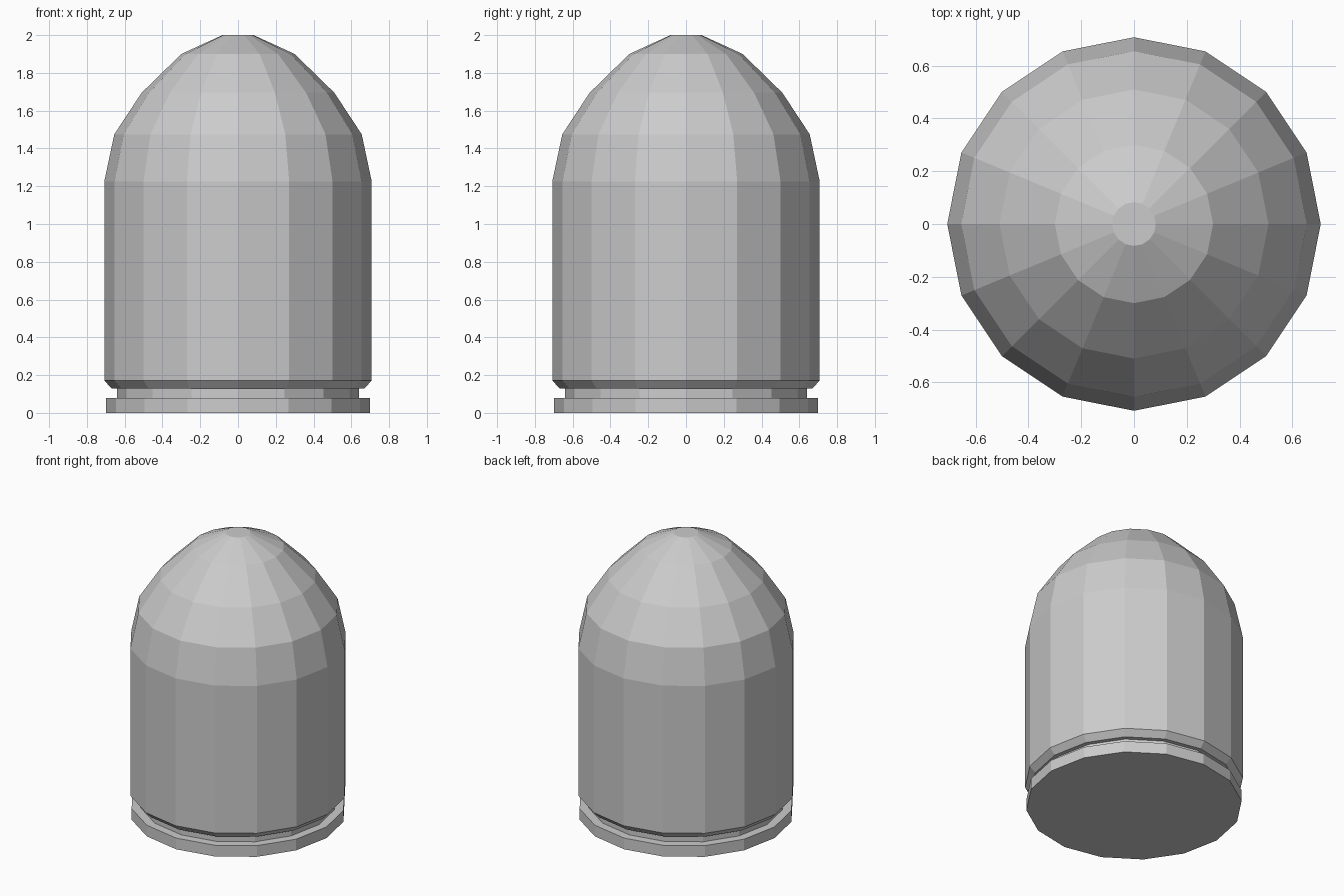
import bpy, bmesh
from math import sin, cos, tau

if "Cube" in bpy.data.objects:
    bpy.data.objects.remove(bpy.data.objects["Cube"])

SIDES = 16


def lathe(name, profile):
    """Revolve (radius, z) points around z and cap both ends."""
    bm = bmesh.new()
    rings = [[bm.verts.new((r * cos(tau * i / SIDES), r * sin(tau * i / SIDES), z))
              for i in range(SIDES)] for r, z in profile]
    for low, high in zip(rings, rings[1:]):
        for i in range(SIDES):
            j = (i + 1) % SIDES
            bm.faces.new((low[i], low[j], high[j], high[i]))
    bm.faces.new(rings[0][::-1])
    bm.faces.new(rings[-1])
    bmesh.ops.recalc_face_normals(bm, faces=bm.faces)
    mesh = bpy.data.meshes.new(name)
    bm.to_mesh(mesh)
    bm.free()
    obj = bpy.data.objects.new(name, mesh)
    bpy.context.collection.objects.link(obj)
    return obj


# Whole round in one closed profile
lathe("bullet", [
    (0.70, 0.0), (0.70, 0.08),                    # base rim
    (0.64, 0.08), (0.64, 0.13),                   # extractor groove
    (0.67, 0.13), (0.708, 0.172),                 # lower bevel
    (0.708, 1.225),                               # straight body
    (0.655, 1.475), (0.51, 1.695), (0.30, 1.90),  # rounded nose
    (0.083, 2.0),                                 # flat tip
])
